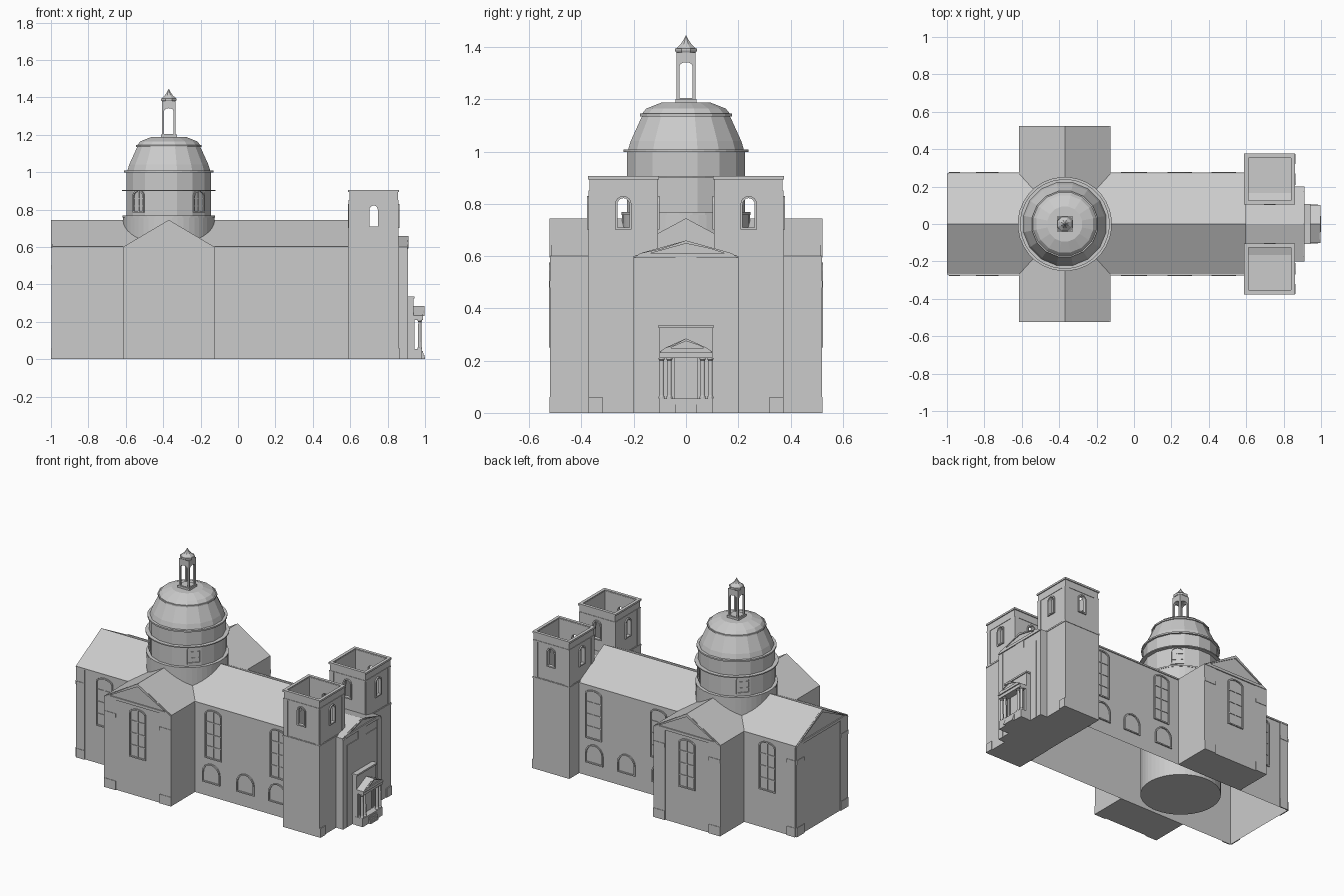
import bpy, bmesh
from math import sin, cos, pi
from mathutils import Vector, Matrix

if "Cube" in bpy.data.objects:
    bpy.data.objects.remove(bpy.data.objects["Cube"])

E, N, W, S = 0, pi / 2, pi, -pi / 2
CX = -0.37  # crossing centre


def finish(name, bm, open_bottom=False):
    bmesh.ops.remove_doubles(bm, verts=bm.verts, dist=1e-6)
    bmesh.ops.recalc_face_normals(bm, faces=bm.faces)
    if open_bottom:
        low = [f for f in bm.faces if f.normal.z < -0.9]
        bmesh.ops.delete(bm, geom=low, context='FACES')
    me = bpy.data.meshes.new(name)
    bm.to_mesh(me)
    bm.free()
    ob = bpy.data.objects.new(name, me)
    bpy.context.collection.objects.link(ob)
    return ob


def wall(x, y, a, z=0):
    """Frame with u along the wall, v up and w outward at angle a."""
    m = Matrix(((-sin(a), 0, cos(a)), (cos(a), 0, sin(a)), (0, 1, 0))).to_4x4()
    m.translation = (x, y, z)
    return m


def prism(name, pts, m, w0, w1, open_bottom=False):
    bm = bmesh.new()
    lo, hi = [[bm.verts.new(m @ Vector((u, v, w))) for u, v in pts] for w in (w0, w1)]
    n = len(pts)
    bm.faces.new(lo)
    bm.faces.new(hi)
    for i in range(n):
        j = (i + 1) % n
        bm.faces.new((lo[i], lo[j], hi[j], hi[i]))
    return finish(name, bm, open_bottom)


def ring(name, outer, inner, m, w0, w1):
    bm = bmesh.new()
    loops = [[bm.verts.new(m @ Vector((u, v, w))) for u, v in p]
             for p, w in ((outer, w0), (outer, w1), (inner, w1), (inner, w0))]
    n = len(outer)
    for k in range(4):
        a, b = loops[k], loops[(k + 1) % 4]
        for i in range(n):
            j = (i + 1) % n
            bm.faces.new((a[i], a[j], b[j], b[i]))
    return finish(name, bm)


def rect(u0, u1, v0, v1):
    return [(u0, v0), (u1, v0), (u1, v1), (u0, v1)]


def box(name, x0, x1, y0, y1, z0, z1):
    return prism(name, rect(x0, x1, y0, y1), Matrix(), z0, z1)


def gable(h, z0, eave, apex):
    return [(-h, z0), (h, z0), (h, eave), (0, apex), (-h, eave)]


def arch(h, v0, v1, rise, n=8):
    top = [(h * cos(pi * i / n), v1 - rise + rise * sin(pi * i / n)) for i in range(n + 1)]
    return [(-h, v0), (h, v0)] + top


def lathe(name, profile, n, x=CX, y=0.0):
    bm = bmesh.new()
    rows = [[bm.verts.new((x + r * cos(2 * pi * (i + .5) / n), y + r * sin(2 * pi * (i + .5) / n), z))
             for i in range(n)] for r, z in profile]
    bm.faces.new(rows[0])
    bm.faces.new(rows[-1])
    for a, b in zip(rows, rows[1:]):
        for i in range(n):
            j = (i + 1) % n
            bm.faces.new((a[i], a[j], b[j], b[i]))
    return finish(name, bm)


def cut(ob, cutters):
    for c in cutters:
        mod = ob.modifiers.new("cut", 'BOOLEAN')
        mod.operation, mod.solver, mod.object = 'DIFFERENCE', 'EXACT', c
        bpy.context.view_layer.objects.active = ob
        bpy.ops.object.modifier_apply(modifier=mod.name)
        bpy.data.objects.remove(c)


def window(name, m, h, v0, v1, rise, t=.008, bars=()):
    ring(name + "_frame", arch(h, v0, v1, rise), arch(h - t, v0 + t, v1 - t, rise - t * .6), m, 0, .008)
    if bars:
        prism(name + "_mullion", rect(-.003, .003, v0 + t, v1 - t), m, 0, .004)
    for v in bars:
        prism(name + "_bar", rect(-h + t, h - t, v - .003, v + .003), m, 0, .004)


def tall_window(name, m):
    window(name, m, .06, .25, .575, .03, .008, (.33, .41, .49))


def pilaster(name, m, u0, u1, top=.6):
    prism(name, rect(u0, u1, 0, top), m, 0, .004)
    prism(name + "_capital", rect(u0, u1, .48, .505), m, 0, .007)
    prism(name + "_base", rect(u0, u1, 0, .06), m, 0, .007)


def pediment(name, m, h, eave, apex, t=.02):
    # raking and level cornice as a triangular frame
    k = (apex - eave) / h
    ring(name, [(-h, eave - .01), (h, eave - .01), (0, apex)],
         [(-h + t * 2, eave + .008), (h - t * 2, eave + .008), (0, apex - t)], m, 0, .007)


# Nave and choir shell, open underneath
prism("nave", gable(.27, 0, .6, .745), wall(0, 0, E), -.993, .6, True)
for a, s in ((N, 1), (S, -1)):
    # Transept arms
    m = wall(CX, s * .516, a)
    prism("transept", gable(.245, 0, .6, .745), m, -.246, 0)
    pediment("transept_pediment", m, .245, .605, .745)
    for q in (-1, 1):
        u = sorted((q * .245, q * .16))
        pilaster("transept_pilaster", m, *u)
    tall_window("transept_window", m)
    # Nave and choir windows
    for x in (.01, .485):
        tall_window("nave_window", wall(x, s * .27, a))
    tall_window("choir_window", wall(-.785, s * .27, a))
    for x in (-.005, .245, .48):
        window("low_window", wall(x, s * .27, a), .065, .088, .217, .065, .008)
    pilaster("choir_side_pilaster", wall(-.96, s * .27, a), -.03, .03)
    # Eaves
    for x0, x1 in ((-.993, -.615), (-.125, .6)):
        box("nave_eave", x0, x1, s * .272 - .004, s * .272 + .004, .592, .602)
prism("transept_roof", [(-.245, .6), (.245, .6), (0, .745)], wall(CX, 0, N), -.27, .27, True)

# West end
mw = wall(-.993, 0, W)
pediment("choir_pediment", mw, .27, .605, .745)
for q in (-1, 1):
    pilaster("choir_pilaster", mw, *sorted((q * .27, q * .19)))

# Drum, dome and their mouldings
lathe("dome_base", [(.245, 0), (.245, .765)], 48)
lathe("drum", [(.23, .75), (.23, 1.0)], 16)
for r, z0, z1 in ((.252, .899, .906), (.24, .998, 1.008), (.179, 1.135, 1.145), (.248, .758, .768)):
    lathe("drum_moulding", [(r, z0), (r, z1)], 32 if r > .2 else 16)
lathe("dome", [(.228, 1.0), (.216, 1.04), (.172, 1.135), (.172, 1.145), (.155, 1.165), (.095, 1.188)], 16)
for i in range(4):
    a = pi / 4 + i * pi / 2
    window("drum_window", wall(CX + .225 * cos(a), .225 * sin(a), a), .042, .785, .905, .03, .008, (.82, .86))

# Lantern with four open arches
box("lantern_base", CX - .043, CX + .043, -.04, .04, 1.18, 1.202)
lantern = box("lantern", CX - .036, CX + .036, -.036, .036, 1.2, 1.38)
cut(lantern, [prism("lantern_cutter", arch(.025, 1.205, 1.342, .015), wall(CX, 0, a), -.1, .1) for a in (E, N)])
lathe("lantern_cornice", [(.042, 1.38), (.046, 1.387), (.046, 1.395)], 8)
lathe("lantern_spire", [(.042, 1.394), (.022, 1.412), (.009, 1.43), (.001, 1.445)], 8)

# Twin towers with open belfries
for s in (1, -1):
    cx, cy, h = .725, s * .24, .133
    box("tower", cx - h, cx + h, cy - h, cy + h, 0, .61)
    mt = Matrix.Translation((cx, cy, 0))
    q = h - .003
    sq = lambda r: rect(-r, r, -r, r)
    belfry = ring("belfry", sq(q), sq(q - .016), mt, .6, .9)
    cut(belfry, [prism("belfry_cutter", arch(.023, .71, .822, .022), wall(cx, cy, a), -.3, .3) for a in (E, N)])
    ring("belfry_cornice", sq(h + .003), sq(q - .014), mt, .894, .906)
    ring("belfry_band", sq(q + .003), sq(q - .005), mt, .845, .852)
    ring("tower_band", sq(h + .003), sq(h - .005), mt, .597, .607)
    for a in (E, W, N, S):
        m = wall(cx + h * cos(a), cy + h * sin(a), a)
        window("belfry_window", wall(cx + q * cos(a), cy + q * sin(a), a), .031, .702, .83, .03)
        for e in (-1, 1):
            prism("belfry_corner", rect(*sorted((e * q, e * .1)), .61, .845), m, -.004, 0)
    prism("tower_plinth", rect(*sorted((s * .08, s * h)), 0, .06), wall(cx + h, cy, E), 0, .006)

# Entrance front between the towers
mf = wall(.905, 0, E)
prism("entrance_front", gable(.2, 0, .6, .66), mf, -.31, 0)
pediment("entrance_pediment", mf, .2, .603, .66, .012)
T = [(-.155, 0), (.155, 0), (.155, .54), (.04, .54), (.04, .6), (-.04, .6), (-.04, .54), (-.155, .54)]
prism("entrance_panel", T, mf, 0, .004)
for q in (-1, 1):
    prism("entrance_pilaster", rect(*sorted((q * .2, q * .16)), 0, .59), mf, 0, .004)

# Portico
box("porch_block", .9, .938, -.102, .102, 0, .325)
box("porch_coping", .9, .944, -.106, .106, .325, .336)
box("porch_floor", .93, .985, -.104, .104, 0, .055)
prism("porch_roof", gable(.102, .21, .235, .285), wall(.99, 0, E), -.055, 0)
pediment("porch_pediment", wall(.99, 0, E), .102, .24, .285, .01)
prism("door", rect(-.045, .045, .055, .21), wall(.938, 0, E), 0, .006)
for y in (-.093, -.064, .064, .093):
    lathe("porch_column", [(.012, .055), (.012, .062), (.0095, .066), (.0085, .2), (.012, .204), (.012, .211)], 12, .972, y)
    box("porch_wall_pier", .936, .944, y - .008, y + .008, .055, .21)
for i in range(4):
    box("step", .96, 1.0 - i * .004, -.042, .042, i * .011, (i + 1) * .011)
